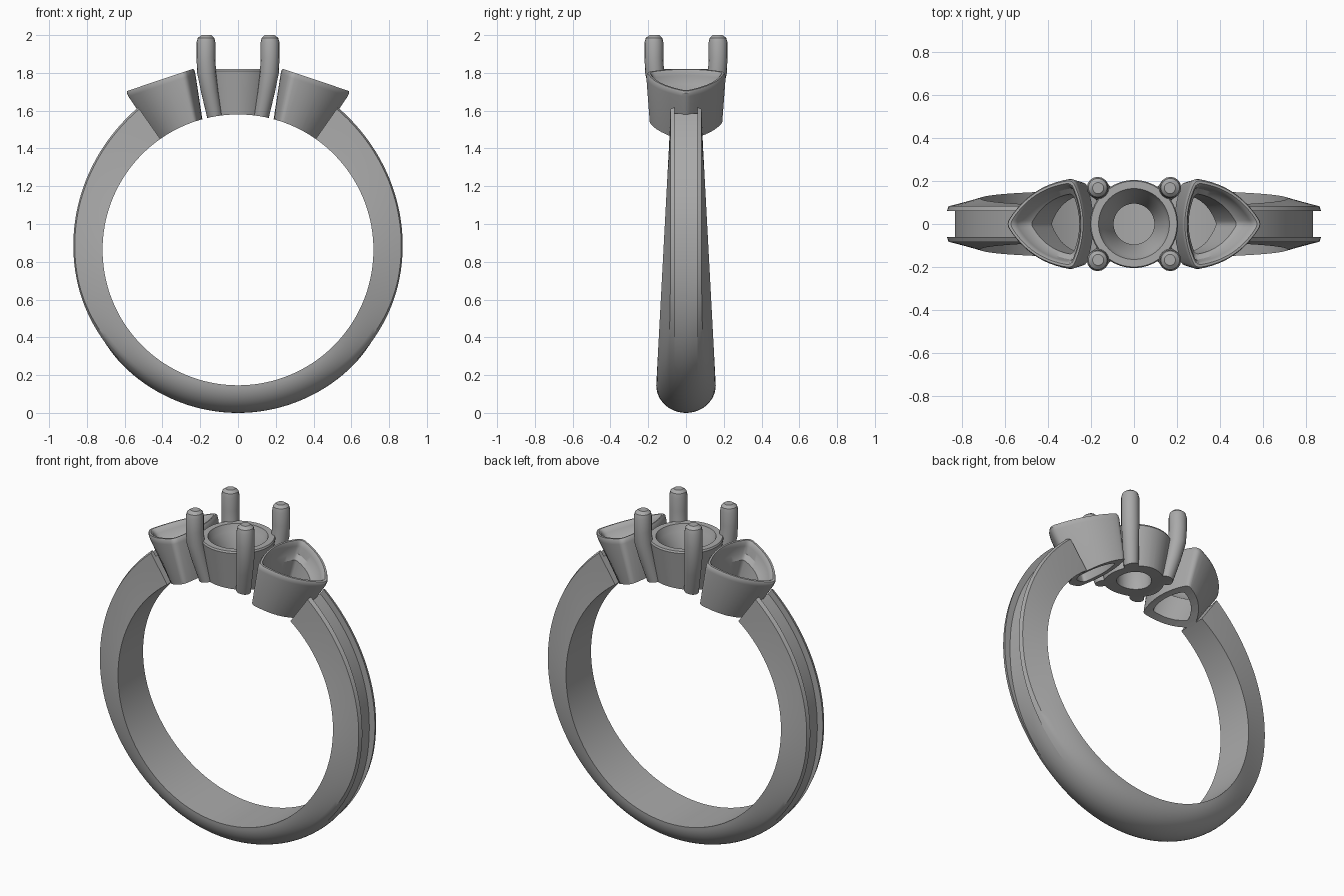
import bpy, bmesh, math
from mathutils import Vector

if "Cube" in bpy.data.objects:
    bpy.data.objects.remove(bpy.data.objects["Cube"])

FINGER_R, FINGER_Z = 0.717, 0.863

metal = bpy.data.materials.new("grey_metal")
metal.use_nodes = True
GREY = (0.4, 0.4, 0.4, 1)
metal.diffuse_color = GREY
metal.node_tree.nodes["Principled BSDF"].inputs["Base Color"].default_value = GREY


def lerp(a, b, t):
    return a + (b - a) * t


def smoothstep(a, b, x):
    t = min(1, max(0, (x - a) / (b - a)))
    return t * t * (3 - 2 * t)


def loft(name, rings, loop=False):
    """Skin a list of closed rings; loop joins last to first, else ends are capped."""
    bm = bmesh.new()
    rows = [[bm.verts.new(p) for p in ring] for ring in rings]
    n = len(rows[0])
    pairs = list(zip(rows, rows[1:]))
    if loop:
        pairs.append((rows[-1], rows[0]))
    else:
        bm.faces.new(rows[0])
        bm.faces.new(rows[-1])
    for a, b in pairs:
        for i in range(n):
            j = (i + 1) % n
            bm.faces.new((a[i], a[j], b[j], b[i]))
    bmesh.ops.remove_doubles(bm, verts=bm.verts, dist=1e-5)
    bmesh.ops.recalc_face_normals(bm, faces=bm.faces)
    mesh = bpy.data.meshes.new(name)
    bm.to_mesh(mesh)
    bm.free()
    mesh.materials.append(metal)
    obj = bpy.data.objects.new(name, mesh)
    bpy.context.collection.objects.link(obj)
    return obj


def activate(obj):
    bpy.ops.object.select_all(action='DESELECT')
    obj.select_set(True)
    bpy.context.view_layer.objects.active = obj


def smooth(obj, angle=32):
    activate(obj)
    bpy.ops.object.shade_smooth_by_angle(angle=math.radians(angle))


def circle(r, z, n, cx=0, cy=0):
    return [(cx + r * math.cos(math.tau * i / n), cy + r * math.sin(math.tau * i / n), z)
            for i in range(n)]


# Shank: domed at the bottom, flat sided and grooved towards the shoulders
END = 145


def shank_ring(deg):
    phi = math.radians(deg)
    z_in = FINGER_Z - FINGER_R * math.cos(phi)
    w = 0.16 - 0.08 * (z_in - 0.1) / 1.5
    shoulder, groove = 0.083, 0.06
    thick = 0.146 + 0.058 * (abs(deg) / END) ** 4
    flat = smoothstep(25, 80, abs(deg))
    depth = 0.038 * smoothstep(42, 95, abs(deg))
    half = [(w, 0)]
    a_max = math.acos(groove / w)
    side, top = 7, 3
    for i in range(1, side + top + 1):
        a = a_max * i / (side + top)
        if i <= side:
            fy, fh = lerp(w, shoulder, i / side), 0.95 * i / side
        else:
            k = (i - side) / top
            fy, fh = lerp(shoulder, groove, k), lerp(0.95, 1, k)
        half.append((lerp(w * math.cos(a), fy, flat), thick * lerp(math.sin(a), fh, flat)))
    for k in (1, 0.66, 0.33, 0):
        y = groove * k
        half.append((y, thick * lerp(math.sqrt(1 - (y / w) ** 2), 1, flat) - depth))
    section = half + [(-y, h) for y, h in reversed(half[:-1])]
    return [((FINGER_R + h) * math.sin(phi), y, FINGER_Z - (FINGER_R + h) * math.cos(phi))
            for y, h in section]


STEPS = 116
shank = loft("shank", [shank_ring(lerp(-END, END, i / STEPS)) for i in range(STEPS + 1)])
smooth(shank)

# Finger hole cutter, used to trim the underside of the setting
cutter = loft("finger_cutter", [
    [(x, y, FINGER_Z + z) for x, z, _ in circle(FINGER_R, 0, 128)] for y in (-0.6, 0.6)])
cutter.hide_render = True


def trim(obj):
    mod = obj.modifiers.new("finger_trim", 'BOOLEAN')
    mod.operation, mod.solver, mod.object = 'DIFFERENCE', 'EXACT', cutter
    activate(obj)
    bpy.ops.object.modifier_apply(modifier=mod.name)
    smooth(obj)


# Centre cup: flat rim, conical seat and through hole
cup_profile = [(0.145, 1.45), (0.205, 1.81), (0.2, 1.82), (0.165, 1.82),
               (0.15, 1.78), (0.095, 1.68), (0.095, 1.45)]
trim(loft("centre_cup", [circle(r, z, 64) for r, z in cup_profile], loop=True))

# Four prongs leaning out from the base of the cup, then upright
prong_path = [(0.135, 1.45, 0.036), (0.175, 1.57, 0.041), (0.212, 1.7, 0.046),
              (0.235, 1.8, 0.05), (0.24, 1.88, 0.05), (0.24, 1.96, 0.05),
              (0.239, 1.985, 0.044), (0.237, 2.0, 0.026)]
for sx, side in ((1, "left"), (-1, "right")):
    for sy, end in ((-1, "front"), (1, "back")):
        k = math.sqrt(0.5)
        trim(loft(f"{end}_{side}_prong",
                  [circle(r, z, 16, sx * d * k, sy * d * k) for d, z, r in prong_path]))


# Rounded triangle with bowed sides, pointing along +u
def trillion():
    corners = [Vector((-0.14, -0.215)), Vector((0.2, 0)), Vector((-0.14, 0.215))]
    bulges = (0.05, 0.05, 0.055)
    sides = []
    for i, a in enumerate(corners):
        b = corners[(i + 1) % 3]
        d = (b - a).normalized()
        out = Vector((d.y, -d.x))
        pts = []
        for s in range(13):
            t = lerp(0.06, 0.94, s / 12)
            pts.append(a.lerp(b, t) + out * bulges[i] * 4 * t * (1 - t))
        sides.append(pts)
    outline = []
    for i in range(3):
        a, c, b = sides[i][-1], corners[(i + 1) % 3], sides[(i + 1) % 3][0]
        outline += sides[i]
        for t in (0.25, 0.5, 0.75):
            outline.append(a.lerp(c, t).lerp(c.lerp(b, t), t))
    return outline


# Side bezels: tilted, tapering, with a rolled rim and an open centre
TILT = math.radians(18.6)
BEZEL_DEPTH = 0.4
bezel_profile = [(1, -BEZEL_DEPTH), (1, -0.03), (0.985, -0.01), (0.95, 0), (0.89, 0),
                 (0.85, -0.01), (0.83, -0.03), (0.8, -0.075), (0.68, -0.1),
                 (0.68, -BEZEL_DEPTH)]


def bezel_ring(scale, w, sx):
    t = -w / BEZEL_DEPTH
    ring = []
    for p in trillion():
        u = (-0.045 + (p.x + 0.045) * scale) * lerp(1, 0.53, t) - 0.022 * t
        v = p.y * scale * lerp(1, 0.86, t)
        ring.append((sx * (0.415 + u * math.cos(TILT) + w * math.sin(TILT)), v,
                     1.762 - u * math.sin(TILT) + w * math.cos(TILT)))
    return ring


for sx, side in ((1, "left"), (-1, "right")):
    trim(loft(f"{side}_bezel", [bezel_ring(s, w, sx) for s, w in bezel_profile], loop=True))

bpy.data.objects.remove(cutter)
